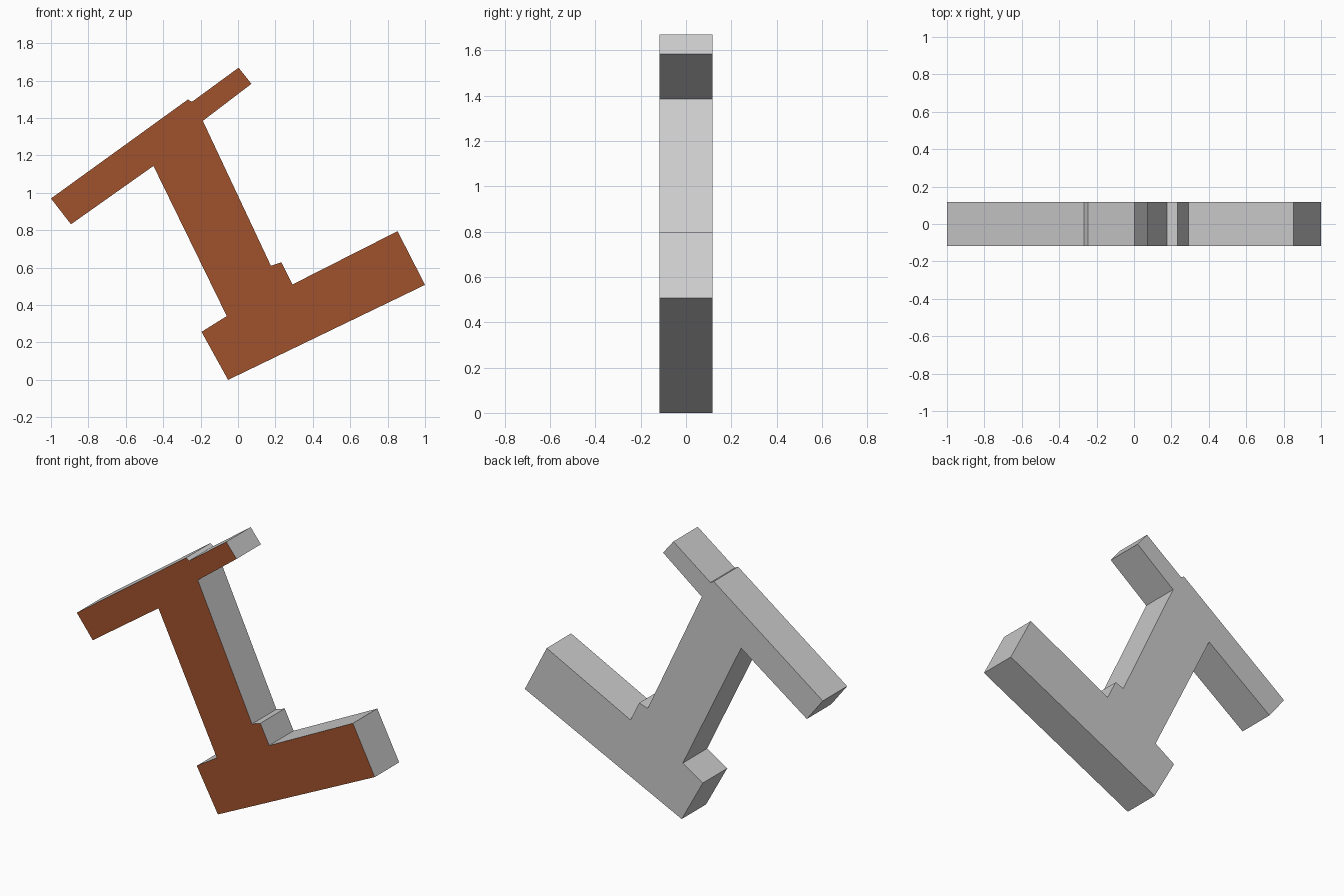
import bpy, bmesh

if "Cube" in bpy.data.objects:
    bpy.data.objects.remove(bpy.data.objects["Cube"])

HALF_DEPTH = 0.117

# Tilted I-shaped outline in the front plane (x, z)
OUTLINE = [
    # thick lower bar with its small step
    (-0.053, 0.0), (1.0, 0.508), (0.853, 0.795), (0.291, 0.510),
    (0.232, 0.629), (0.176, 0.610),
    # right side of the stem, upper bar
    (-0.188, 1.385), (0.072, 1.583), (0.003, 1.669), (-0.246, 1.487),
    (-0.268, 1.499), (-1.0, 0.970), (-0.893, 0.832), (-0.452, 1.144),
    # left side of the stem, back to the lower bar
    (-0.060, 0.341), (-0.195, 0.257),
]

# Materials: grey body, brown front face
grey = bpy.data.materials.new("grey")
grey.diffuse_color = (0.8, 0.8, 0.8, 1)
grey.use_nodes = True
grey.node_tree.nodes["Principled BSDF"].inputs["Base Color"].default_value = grey.diffuse_color
brown = bpy.data.materials.new("brown")
brown.diffuse_color = (0.352, 0.084, 0.026, 1)
brown.use_nodes = True
brown.node_tree.nodes["Principled BSDF"].inputs["Base Color"].default_value = brown.diffuse_color

# Extrude the front face back through the depth
bm = bmesh.new()
front = bm.faces.new([bm.verts.new((x, -HALF_DEPTH, z)) for x, z in OUTLINE])
extruded = bmesh.ops.extrude_face_region(bm, geom=[front], use_keep_orig=True)
moved = [g for g in extruded["geom"] if isinstance(g, bmesh.types.BMVert)]
bmesh.ops.translate(bm, verts=moved, vec=(0, 2 * HALF_DEPTH, 0))
bmesh.ops.recalc_face_normals(bm, faces=bm.faces)

# Colour only the front face
for face in bm.faces:
    face.material_index = 1 if face.normal.y < -0.9 else 0

mesh = bpy.data.meshes.new("tilted_beam")
bm.to_mesh(mesh)
bm.free()
mesh.materials.append(grey)
mesh.materials.append(brown)
bpy.context.collection.objects.link(bpy.data.objects.new("tilted_beam", mesh))
